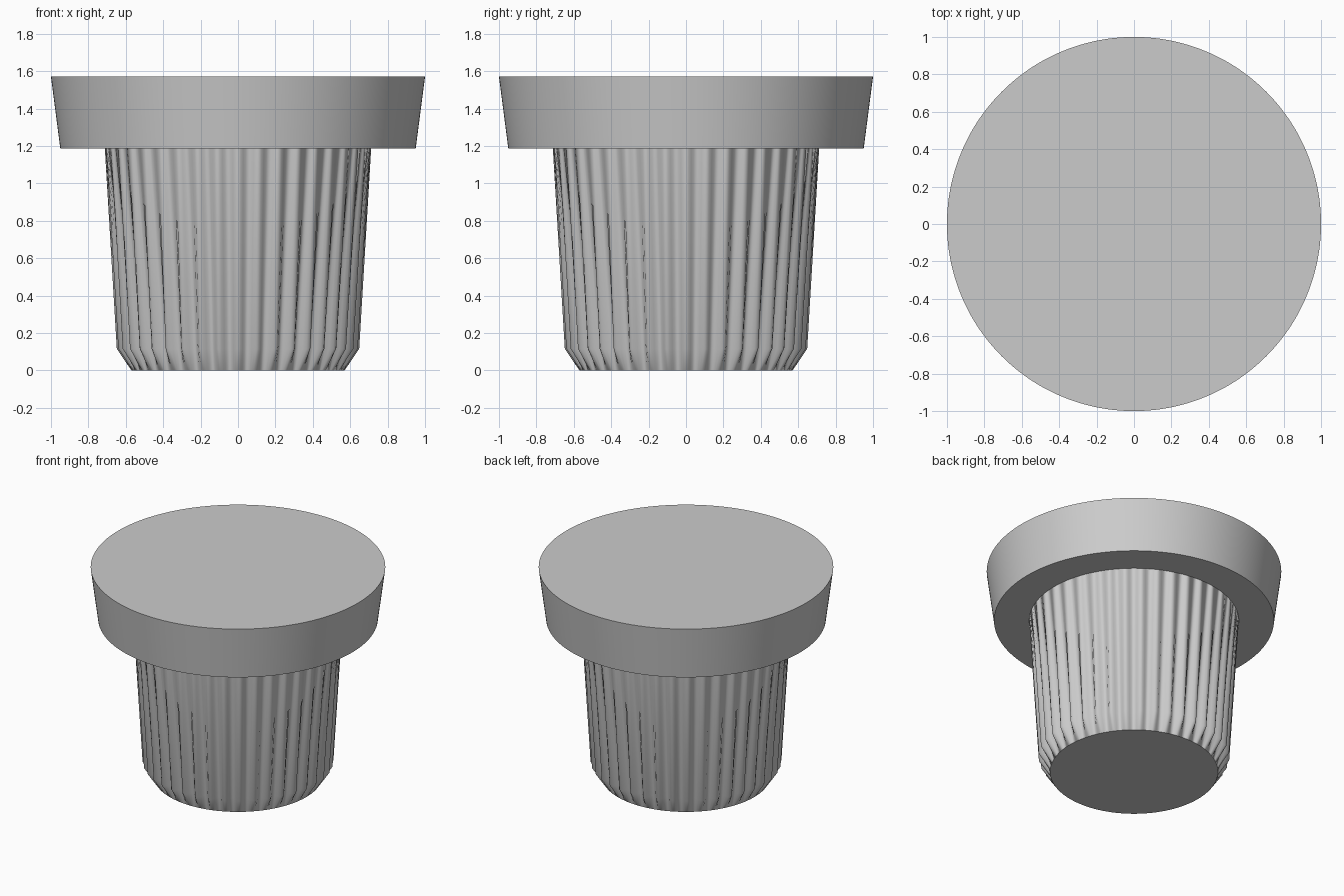
import bpy, bmesh, math

if "Cube" in bpy.data.objects:
    bpy.data.objects.remove(bpy.data.objects["Cube"], do_unlink=True)

grey = bpy.data.materials.new("light grey")
grey.use_nodes = True
grey.diffuse_color = (0.6, 0.6, 0.6, 1)
grey.node_tree.nodes["Principled BSDF"].inputs["Base Color"].default_value = (0.6, 0.6, 0.6, 1)

FLUTES = 40
STEPS = 8          # points across one flute
COUNT = FLUTES * STEPS


def lathe(name, rings):
    """Capped solid from (height, radius, groove depth) rings."""
    bm = bmesh.new()
    loops = []
    for z, radius, depth in rings:
        loop = []
        for i in range(COUNT):
            a = math.tau * i / COUNT
            wave = 0.5 - 0.5 * math.cos(a * FLUTES)
            r = radius - depth * wave
            loop.append(bm.verts.new((r * math.cos(a), r * math.sin(a), z)))
        loops.append(loop)
    for low, high in zip(loops, loops[1:]):
        for i in range(COUNT):
            j = (i + 1) % COUNT
            bm.faces.new((low[i], low[j], high[j], high[i])).smooth = True
    bm.faces.new(loops[0][::-1])
    bm.faces.new(loops[-1])
    # Crisp rims around the flat caps
    for e in bm.edges:
        if any(len(f.verts) > 4 for f in e.link_faces):
            e.smooth = False
    mesh = bpy.data.meshes.new(name)
    bm.to_mesh(mesh)
    bm.free()
    mesh.materials.append(grey)
    obj = bpy.data.objects.new(name, mesh)
    bpy.context.collection.objects.link(obj)
    return obj


# Fluted body: grooves fade out towards the round top and the round base
lathe("fluted_body", [(0, 0.57, 0), (0.115, 0.648, 0.055), (1.185, 0.712, 0)])

# Wide flared rim with a flat top
lathe("rim", [(1.185, 0.95, 0), (1.57, 1.0, 0)])
